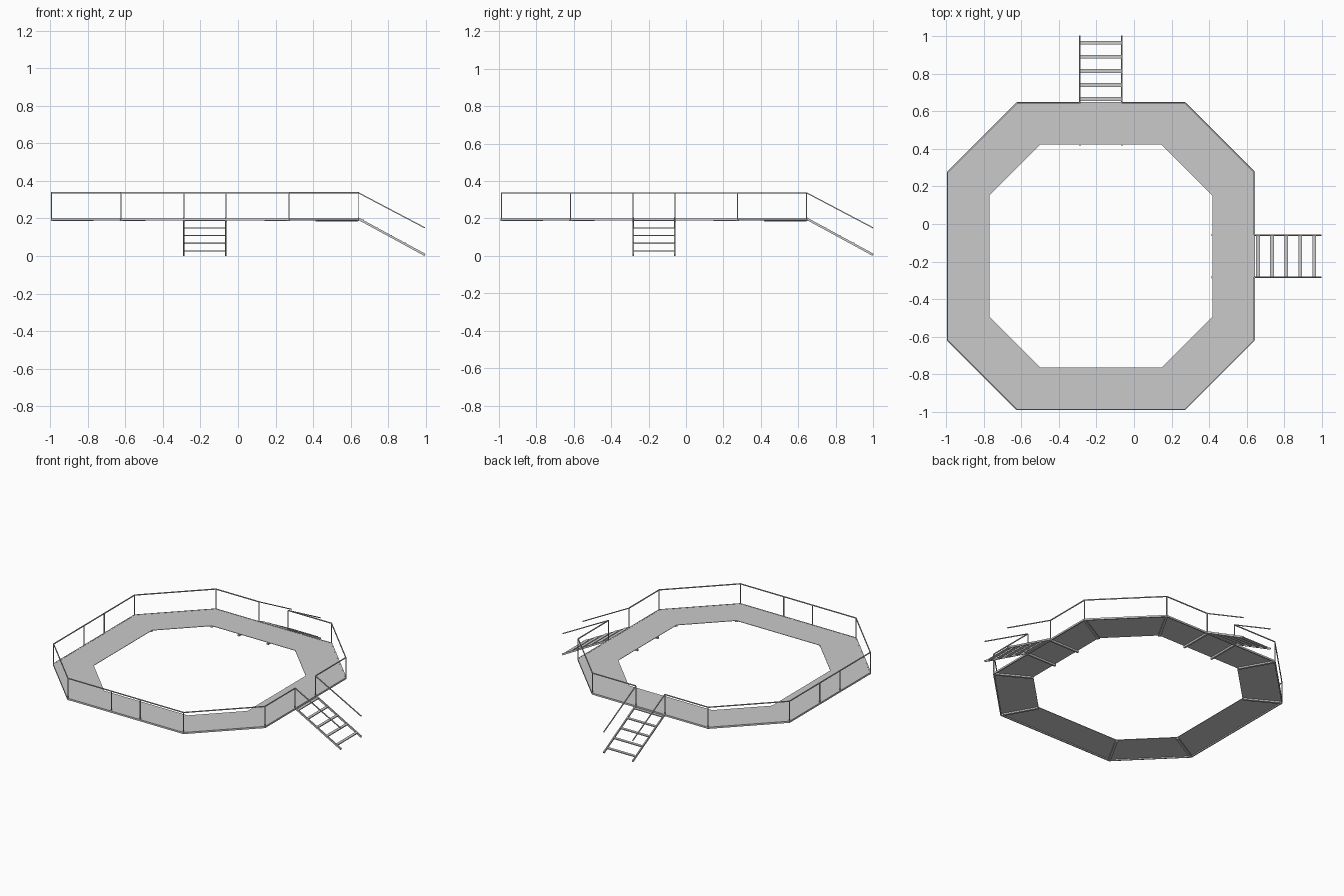
import bpy, bmesh
from mathutils import Vector, Matrix

cube = bpy.data.objects.get("Cube")
if cube:
    bpy.data.objects.remove(cube)

GREY = bpy.data.materials.new("light grey steel")
GREY.use_nodes = True
GREY.diffuse_color = (0.59, 0.59, 0.59, 1)
GREY.node_tree.nodes["Principled BSDF"].inputs["Base Color"].default_value = GREY.diffuse_color

DECK, RAIL = 0.199, 0.337
CX, CY = -0.176, -0.171
HALF, GATE = 0.816, 0.112
SIDE = 0.447


def octagon(half, side, z):
    """Corners anticlockwise, starting at the lower end of the +x side."""
    quarter = [(half, -side), (half, side)]
    pts = []
    for _ in range(4):
        pts += [Vector((CX + x, CY + y, z)) for x, y in quarter]
        quarter = [(-y, x) for x, y in quarter]
    return pts


def finish(bm, name):
    me = bpy.data.meshes.new(name)
    bm.to_mesh(me)
    bm.free()
    me.materials.append(GREY)
    ob = bpy.data.objects.new(name, me)
    bpy.context.collection.objects.link(ob)


def bars(name, segments, width, height):
    """Square bars between point pairs, kept upright."""
    bm = bmesh.new()
    for a, b in segments:
        a, b = Vector(a), Vector(b)
        along = (b - a).normalized()
        up = Vector((0, 0, 1)) if abs(along.z) < 0.99 else Vector((0, 1, 0))
        side = up.cross(along).normalized()
        up = along.cross(side)
        rot = Matrix((along, side, up)).transposed().to_4x4()
        size = Matrix.Diagonal(((b - a).length, width, height, 1))
        bmesh.ops.create_cube(bm, size=1, matrix=Matrix.Translation((a + b) / 2) @ rot @ size)
    finish(bm, name)


# Deck: thin octagonal ring
bm = bmesh.new()
rings = [[bm.verts.new(p) for p in octagon(h, s, z)]
         for h, s, z in ((HALF, SIDE, DECK), (0.594, 0.322, DECK),
                         (0.594, 0.322, DECK - 0.003), (HALF, SIDE, DECK - 0.003))]
for k in range(4):
    r, t = rings[k], rings[(k + 1) % 4]
    for i in range(8):
        j = (i + 1) % 8
        bm.faces.new((r[i], r[j], t[j], t[i]))
bmesh.ops.recalc_face_normals(bm, faces=bm.faces)
finish(bm, "deck")

# Frame under the deck: outer edge and corner beams
edge = octagon(HALF, SIDE, 0.194)
outer = octagon(HALF, SIDE, 0.192)
inner = octagon(0.597, 0.324, 0.192)
bars("edge_beams", [(edge[i], edge[(i + 1) % 8]) for i in range(8)], 0.008, 0.012)
bars("corner_beams", list(zip(outer, inner)), 0.016, 0.012)

# Railing: sides 0 and 2 have an opening for stairs
top = octagon(HALF, SIDE, RAIL)
drop = Vector((0, 0, DECK - RAIL))
rails, posts = [], [(p, p + drop) for p in top]
for i in range(8):
    a, b = top[i], top[(i + 1) % 8]
    if i % 2:
        rails.append((a, b))
        continue
    mid, along = (a + b) / 2, (b - a).normalized()
    p, q = mid - along * GATE, mid + along * GATE
    posts += [(p, p + drop), (q, q + drop)]
    rails += [(a, p), (q, b)] if i in (0, 2) else [(a, b)]
bars("railing_top", rails, 0.006, 0.006)
bars("railing_posts", posts, 0.005, 0.005)


# Stairs: built once, placed on the +x side and the +y side
def stairs(name, place):
    run, fall = 0.355, 0.193
    start = HALF
    strings, hand, treads, beams = [], [], [], []
    for s in (-GATE, GATE):
        strings.append((place(start, s, 0.199), place(start + run, s, 0.199 - fall)))
        hand.append((place(start, s, RAIL), place(start + run, s, RAIL - fall + 0.006)))
        beams.append((place(start, s, 0.19), place(0.588, s, 0.19)))
    for k in range(5):
        d = 0.02 + 0.075 * k
        z = 0.201 - d * fall / run
        treads.append((place(start + d, -GATE, z), place(start + d, GATE, z)))
    bars(name + "_stringers", strings, 0.008, 0.012)
    bars(name + "_handrails", hand, 0.006, 0.006)
    bars(name + "_treads", treads, 0.02, 0.006)
    bars(name + "_support_beams", beams, 0.012, 0.012)


stairs("side_stairs", lambda d, s, z: (CX + d, CY + s, z))
stairs("back_stairs", lambda d, s, z: (CX + s, CY + d, z))
